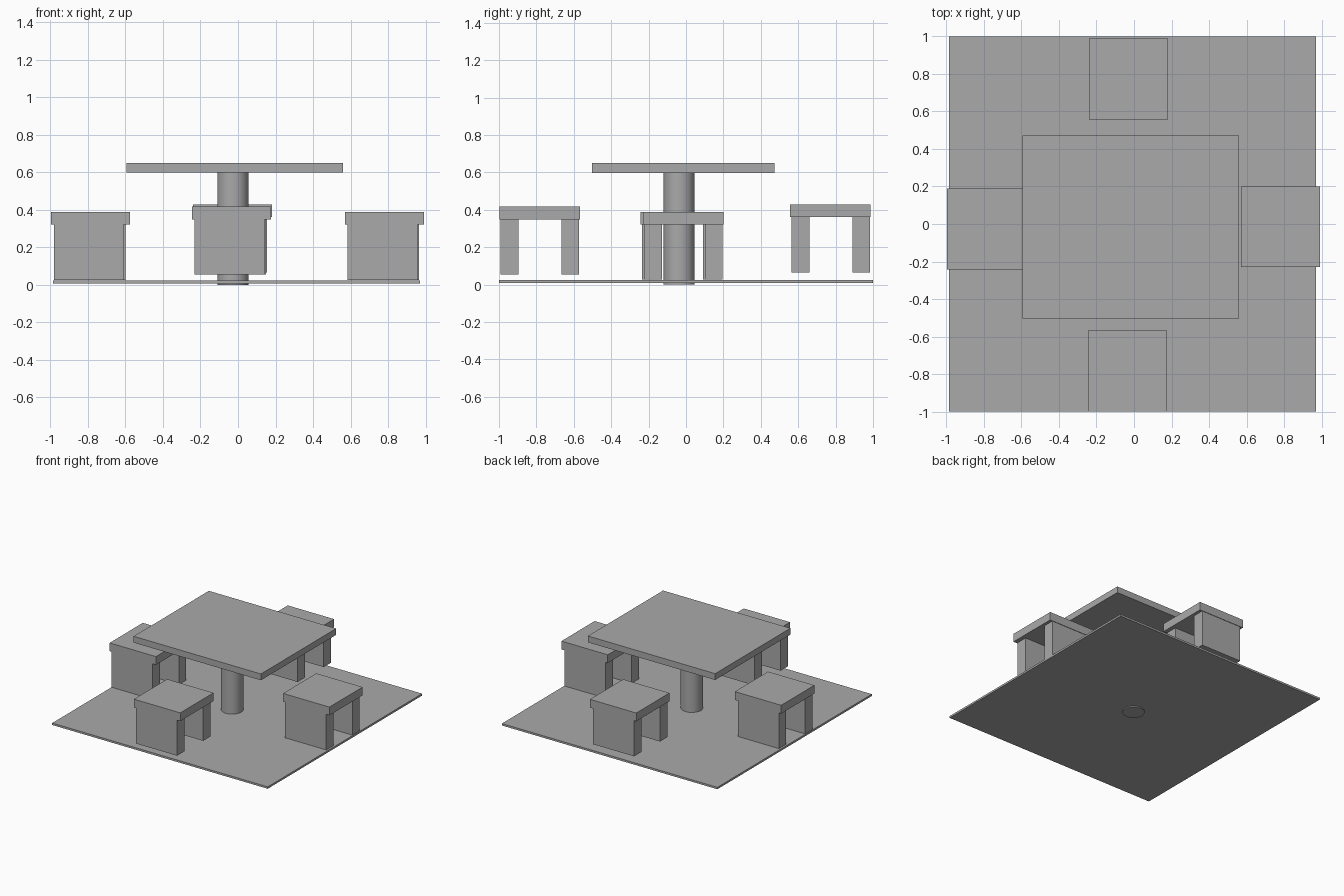
import bpy
from mathutils import Vector

if "Cube" in bpy.data.objects:
    bpy.data.objects.remove(bpy.data.objects["Cube"])

# Single flat grey
grey = bpy.data.materials.new("stone_grey")
grey.diffuse_color = (0.4, 0.4, 0.4, 1)
grey.use_nodes = True
grey.node_tree.nodes["Principled BSDF"].inputs["Base Color"].default_value = grey.diffuse_color


def box(name, lo, hi):
    """Axis-aligned box between two opposite corners."""
    lo, hi = Vector(lo), Vector(hi)
    bpy.ops.mesh.primitive_cube_add(size=1, location=(lo + hi) / 2)
    ob = bpy.context.object
    ob.name = name
    ob.scale = hi - lo
    bpy.ops.object.transform_apply(location=False, rotation=False, scale=True)
    ob.data.materials.append(grey)
    return ob


def stool(name, x, y, z):
    """Seat slab on two upright panels; x, y, z is the low corner of the seat
    in plan and the underside of the panels."""
    box(name + "_seat", (x, y, z + 0.295), (x + 0.42, y + 0.43, z + 0.363))
    box(name + "_front_panel", (x + 0.014, y + 0.007, z),
        (x + 0.386, y + 0.102, z + 0.295))
    box(name + "_back_panel", (x + 0.023, y + 0.332, z),
        (x + 0.395, y + 0.426, z + 0.295))


# Ground slab
box("floor_slab", (-0.985, -1.0, 0.008), (0.97, 1.0, 0.024))

# Table: round column and square top
bpy.ops.mesh.primitive_cylinder_add(vertices=32, radius=0.083, depth=0.598,
                                    location=(-0.027, -0.037, 0.299))
column = bpy.context.object
column.name = "table_column"
column.data.materials.append(grey)
bpy.ops.object.shade_smooth_by_angle()
box("table_top", (-0.595, -0.503, 0.598), (0.56, 0.472, 0.65))

# Four stools around the table
stool("left_stool", -0.995, -0.242, 0.026)
stool("right_stool", 0.57, -0.23, 0.026)
stool("front_stool", -0.245, -0.998, 0.054)
stool("back_stool", -0.24, 0.557, 0.066)
